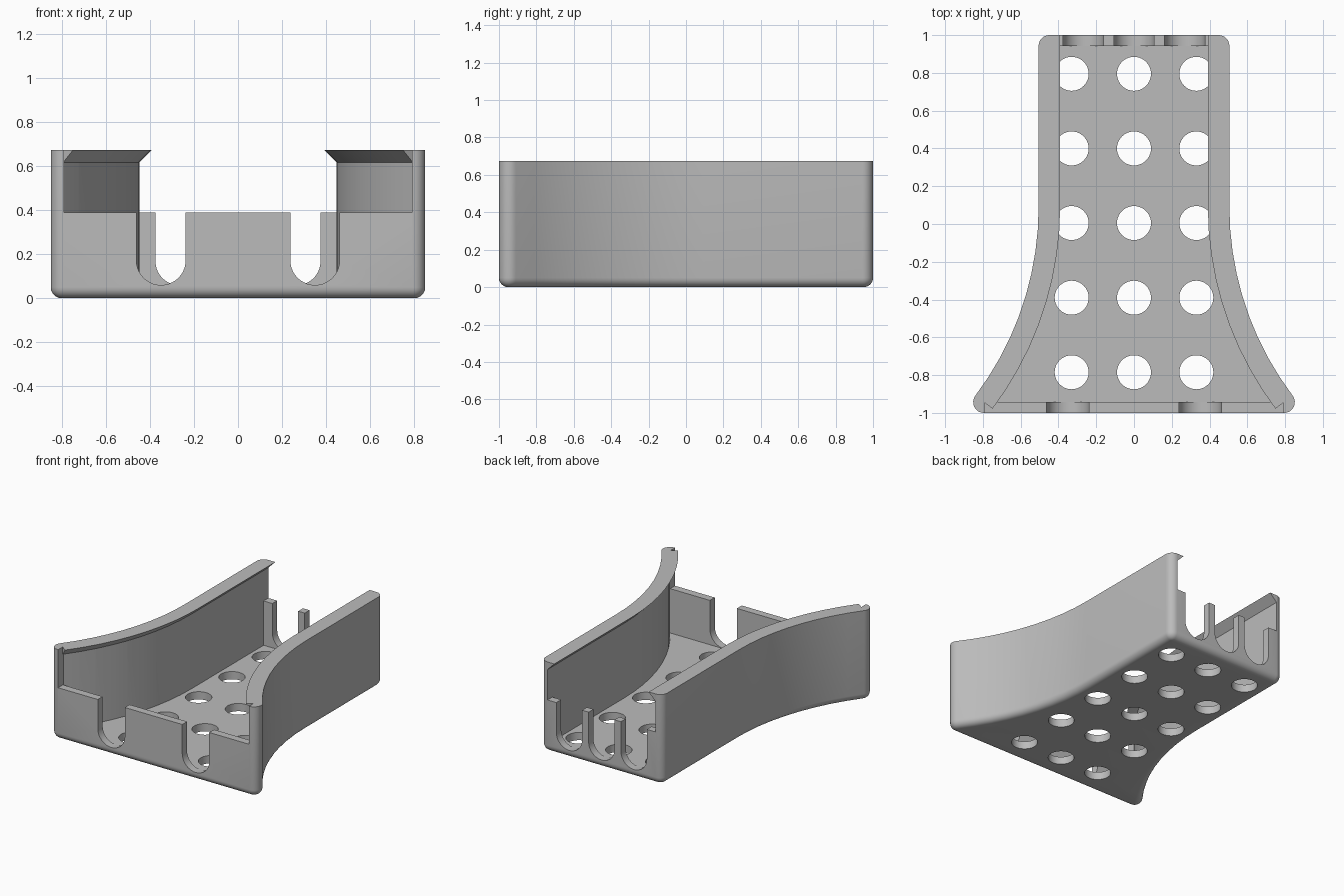
import bpy, bmesh
from math import sin, cos, asin, pi, radians
from mathutils import Vector

if "Cube" in bpy.data.objects:
    bpy.data.objects.remove(bpy.data.objects["Cube"])

T = 0.057            # wall thickness
H = 0.675            # wall height
FLOOR = 0.058        # floor thickness
WALL_TOP = 0.39      # height of the low end walls
LIP_Z = 0.618        # underside of the lid lip
INNER = 0.448        # inner half width of the straight part
R = 1.66             # outer flare radius
FLARE_Y = 0.091
FLARE = asin(1 / R)  # flare sweep
BACK = 1 - T

grey = bpy.data.materials.new("grey plastic")
grey.use_nodes = True
grey.diffuse_color = (0.5, 0.5, 0.5, 1)
grey.node_tree.nodes["Principled BSDF"].inputs["Base Color"].default_value = (0.5, 0.5, 0.5, 1)


def loft(name, rings):
    """Closed solid through equal-length rings of points, capped at both ends."""
    bm = bmesh.new()
    loops = [[bm.verts.new(p) for p in ring] for ring in rings]
    n = len(loops[0])
    for a, b in zip(loops, loops[1:]):
        for i in range(n):
            j = (i + 1) % n
            bm.faces.new((a[i], a[j], b[j], b[i]))
    bm.faces.new(loops[0][::-1])
    bm.faces.new(loops[-1])
    bmesh.ops.recalc_face_normals(bm, faces=bm.faces)
    mesh = bpy.data.meshes.new(name)
    bm.to_mesh(mesh)
    bm.free()
    mesh.materials.append(grey)
    ob = bpy.data.objects.new(name, mesh)
    bpy.context.collection.objects.link(ob)
    return ob


def combine(target, tool, operation="DIFFERENCE"):
    mod = target.modifiers.new("combine", "BOOLEAN")
    mod.operation, mod.solver, mod.object = operation, "EXACT", tool
    tool.hide_render = True
    bpy.context.view_layer.objects.active = target
    bpy.ops.object.modifier_apply(modifier=mod.name)
    bpy.data.objects.remove(tool)


def extrude_z(points, z0, z1):
    return loft("cutter", [[(x, y, z) for x, y in points] for z in (z0, z1)])


def extrude_y(points, y0, y1):
    return loft("cutter", [[(x, y, z) for x, z in points] for y in (y0, y1)])


def rectangle(half_width, z0, z1):
    return [(-half_width, z0), (half_width, z0), (half_width, z1), (-half_width, z1)]


def u_slot(cx, r):
    arc = [pi + pi * i / 20 for i in range(21)]
    cz = 0.06 + r
    return [(cx - r, 1)] + [(cx + r * cos(a), cz + r * sin(a)) for a in arc] + [(cx + r, 1)]


# Inner wall line of one side, front to back, as (point, outward normal)
STEPS = 9
side = []
for i in range(STEPS + 1):
    a = FLARE * (1 - i / STEPS)
    n = Vector((cos(a), sin(a)))
    side.append((Vector((INNER + T + R, FLARE_Y)) - n * (R + T), n))
front_corner = side[0][0]
back_corner = Vector((INNER, BACK))


def corner(base, a0, a1, steps=8):
    angles = [a0 + (a1 - a0) * i / steps for i in range(steps + 1)]
    return [(base, Vector((cos(a), sin(a)))) for a in angles]


half = corner(front_corner, -pi / 2, FLARE) + side[1:] + corner(back_corner, 0, pi / 2)
flip = Vector((-1, 1))
outline = half + [(p * flip, n * flip) for p, n in reversed(half)]


def ring(d, z):
    return [(*(p + n * d), z) for p, n in outline]


# Tray: solid body with a rounded bottom edge
FILLET = 0.05
rings = []
for i in range(7):
    a = pi / 2 * i / 6
    rings.append(ring(T - FILLET + FILLET * sin(a), FILLET - FILLET * cos(a)))
tray = loft("tray", rings + [ring(T, H)])

# Cavity
inner = [p for p, n in side] + [back_corner]
combine(tray, extrude_z(inner + [p * flip for p in reversed(inner)], FLOOR, 1))

# Openings above the low front and back walls
combine(tray, extrude_y(rectangle(front_corner.x - 0.003, WALL_TOP, 1), -1.2, front_corner.y + 0.005))
combine(tray, extrude_y(rectangle(INNER, WALL_TOP, 1), BACK - 0.01, 1.2))

# Cable slots in the front and back walls
for cx in (-0.35, 0.35):
    combine(tray, extrude_y(u_slot(cx, 0.112), -1.2, -0.9))
for cx in (-0.268, 0, 0.268):
    combine(tray, extrude_y(u_slot(cx, 0.107), 0.9, 1.2))

# Vent holes in the floor
for row in range(5):
    for cx in (-0.33, 0, 0.33):
        cy = 0.795 - 0.395 * row
        circle = [(cx + 0.09 * cos(pi * i / 20), cy + 0.09 * sin(pi * i / 20)) for i in range(40)]
        combine(tray, extrude_z(circle, -0.1, 0.2))

# Overhanging lid lips along both side walls
lip_path = side + [(Vector((INNER, 1)), Vector((1, 0)))]
for s in (1, -1):
    sections = []
    for p, n in lip_path:
        profile = ((0.003, LIP_Z - 0.003), (0.003, H), (-T, H))
        sections.append([(s * (p + n * d).x, (p + n * d).y, z) for d, z in profile])
    combine(tray, loft("lip", sections), "UNION")

# Smooth curves, crisp edges
bpy.ops.object.select_all(action="DESELECT")
tray.select_set(True)
bpy.context.view_layer.objects.active = tray
bpy.ops.object.shade_smooth_by_angle(angle=radians(30))
